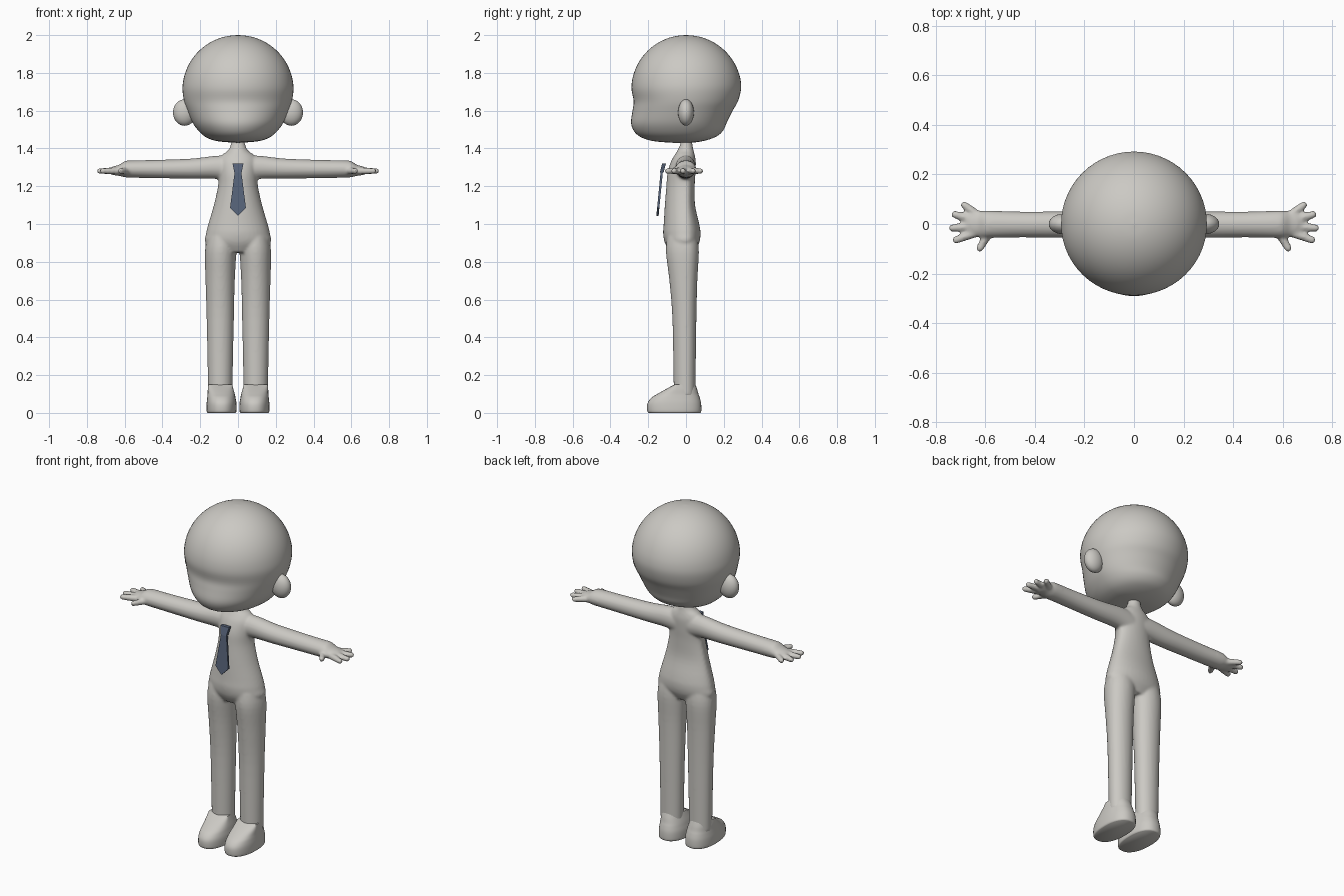
import bpy, bmesh, math
from mathutils import Vector, Matrix

if "Cube" in bpy.data.objects:
    bpy.data.objects.remove(bpy.data.objects["Cube"])


def material(name, rgb):
    m = bpy.data.materials.new(name)
    m.diffuse_color = (*rgb, 1)
    m.use_nodes = True
    m.node_tree.nodes["Principled BSDF"].inputs["Base Color"].default_value = m.diffuse_color
    return m


CLAY = material("warm grey", (0.60, 0.585, 0.55))
NAVY = material("slate blue", (0.095, 0.125, 0.19))


def spline(rows, steps):
    """Catmull-Rom interpolation through rows of numbers."""
    out = []
    for i in range(len(rows) - 1):
        a, b, c, d = (rows[max(0, min(len(rows) - 1, i + k))] for k in (-1, 0, 1, 2))
        for s in range(steps):
            t = s / steps
            out.append([0.5 * (2*q + (r - p)*t + (2*p - 5*q + 4*r - w)*t*t
                               + (3*q - p - 3*r + w)*t**3)
                        for p, q, r, w in zip(a, b, c, d)])
    return out + [list(rows[-1])]


def loft(bm, rows, axis="z", side=1, steps=4, n=40, mid=0.0, power=2.0):
    """Rows: position, centre, radius, front y, back y. Lofted along z or x."""
    rings = []
    for t, c, r, yf, yb in spline(rows, steps):
        ring = []
        for k in range(n):
            a = 2 * math.pi * k / n
            co, si = (math.copysign(abs(f) ** (2 / power), f) for f in (math.cos(a), math.sin(a)))
            y = mid + si * ((yb - mid) if si > 0 else (mid - yf))
            w = c + r * co
            ring.append(bm.verts.new((side * w, y, t) if axis == "z" else (side * t, y, w)))
        rings.append(ring)
    for lo, hi in zip(rings, rings[1:]):
        for k in range(n):
            bm.faces.new((lo[k], lo[(k + 1) % n], hi[(k + 1) % n], hi[k]))
    bm.faces.new(rings[0][::-1])
    bm.faces.new(rings[-1])


def ball(bm, centre, radii):
    m = Matrix.Translation(centre) @ Matrix.Diagonal((*radii, 1))
    bmesh.ops.create_uvsphere(bm, u_segments=24, v_segments=16, radius=1, matrix=m)


def finger(bm, a, b, r1, r2):
    a, b = Vector(a), Vector(b)
    d = b - a
    m = Matrix.Translation((a + b) / 2) @ d.to_track_quat('Z', 'Y').to_matrix().to_4x4()
    bmesh.ops.create_cone(bm, cap_ends=True, segments=16, radius1=r1, radius2=r2,
                          depth=d.length, matrix=m)
    ball(bm, b, (r2, r2, r2))


def finish(name, bm, mat, smooth=True):
    bmesh.ops.recalc_face_normals(bm, faces=bm.faces)
    me = bpy.data.meshes.new(name)
    bm.to_mesh(me)
    bm.free()
    me.materials.append(mat)
    ob = bpy.data.objects.new(name, me)
    bpy.context.collection.objects.link(ob)
    if smooth:
        bpy.context.view_layer.objects.active = ob
        ob.select_set(True)
        bpy.ops.object.shade_smooth_by_angle(angle=math.radians(50))
        ob.select_set(False)
    return ob


# Head: blunt face and flattish chin below, round skull above
bm = bmesh.new()
skull = [(1.43, 0, .01, -.07, .03), (1.437, 0, .10, -.16, .08), (1.45, 0, .15, -.215, .13),
         (1.47, 0, .185, -.255, .172), (1.50, 0, .215, -.28, .20), (1.54, 0, .242, -.291, .217),
         (1.60, 0, .268, -.283, .247), (1.65, 0, .285, -.277, .275), (1.71, 0, .294, -.288, .291)]
for i in range(1, 10):
    a = math.radians(i * 9.95)
    r = .294 * math.cos(a)
    skull.append((1.71 + .29 * math.sin(a), 0, r, -r * .985, r))
loft(bm, skull, n=56)
finish("head", bm, CLAY)

# Ears
for side, label in ((1, "left"), (-1, "right")):
    bm = bmesh.new()
    ball(bm, (side * .283, 0, 1.59), (.061, .042, .07))
    finish(label + "_ear", bm, CLAY)

# Body: torso, neck, legs, arms and hands fused into one skin
bm = bmesh.new()
loft(bm, [(.85, 0, .10, -.085, .045), (.90, 0, .172, -.112, .07), (.95, 0, .169, -.121, .077),
          (1.0, 0, .157, -.118, .07), (1.1, 0, .128, -.112, .048), (1.2, 0, .106, -.104, .046),
          (1.27, 0, .104, -.098, .05), (1.33, 0, .105, -.08, .052), (1.365, 0, .085, -.06, .046),
          (1.39, 0, .052, -.045, .04), (1.43, 0, .036, -.028, .033), (1.47, 0, .036, -.028, .033)])
for side in (1, -1):
    # leg
    loft(bm, [(.09, .094, .064, -.065, .05), (.2, .094, .066, -.066, .051),
              (.5, .094, .072, -.072, .055), (.7, .0945, .0775, -.088, .06),
              (.85, .092, .083, -.106, .068), (.93, .085, .078, -.10, .06)], side=side)
    # arm and palm
    loft(bm, [(.04, 1.295, .068, -.06, .05), (.12, 1.30, .061, -.056, .051),
              (.25, 1.293, .053, -.056, .051), (.45, 1.291, .048, -.054, .05),
              (.58, 1.291, .045, -.056, .054), (.605, 1.289, .040, -.056, .053),
              (.63, 1.284, .029, -.052, .052), (.66, 1.282, .023, -.048, .05),
              (.68, 1.281, .015, -.04, .042)], axis="x", side=side)
    # thumb and four fingers
    for x0, y0, x1, y1 in ((.585, -.035, .622, -.098), (.64, -.036, .718, -.064),
                           (.65, -.01, .733, -.016), (.65, .018, .722, .038),
                           (.63, .035, .684, .076)):
        finger(bm, (side * x0, y0, 1.281), (side * x1, y1, 1.281), .019, .0155)
body = finish("body", bm, CLAY)
skin = body.modifiers.new("fuse", 'REMESH')
skin.mode = 'VOXEL'
skin.voxel_size = .0075
skin.use_smooth_shade = True
soften = body.modifiers.new("soften", 'SMOOTH')
soften.factor = .5
soften.iterations = 6

# Feet: flat soles, rounded toes
for side, label in ((1, "left"), (-1, "right")):
    bm = bmesh.new()
    loft(bm, [(0, .087, .074, -.197, .075), (.01, .087, .079, -.205, .081),
              (.05, .087, .079, -.204, .08), (.08, .088, .075, -.183, .073),
              (.10, .089, .072, -.152, .066), (.125, .092, .068, -.108, .059),
              (.15, .094, .063, -.062, .05)], side=side, mid=-.05, power=2.3)
    finish(label + "_foot", bm, CLAY)


def plate(name, outline, thick):
    """Extruded flat outline of (x, z, front y), mirrored across x."""
    bm = bmesh.new()
    pts = outline + [(-x, z, y) for x, z, y in reversed(outline) if x > 0]
    front = bm.faces.new([bm.verts.new((x, y, z)) for x, z, y in pts])
    ext = bmesh.ops.extrude_face_region(bm, geom=[front])["geom"]
    bmesh.ops.translate(bm, vec=(0, thick, 0),
                        verts=[v for v in ext if isinstance(v, bmesh.types.BMVert)])
    finish(name, bm, NAVY, smooth=False)


# Necktie: knot and hanging blade
plate("tie_knot", [(.029, 1.32, -.126), (.019, 1.272, -.139)], .02)
plate("tie_blade", [(.017, 1.28, -.134), (.042, 1.085, -.153), (0, 1.043, -.157)], .012)
